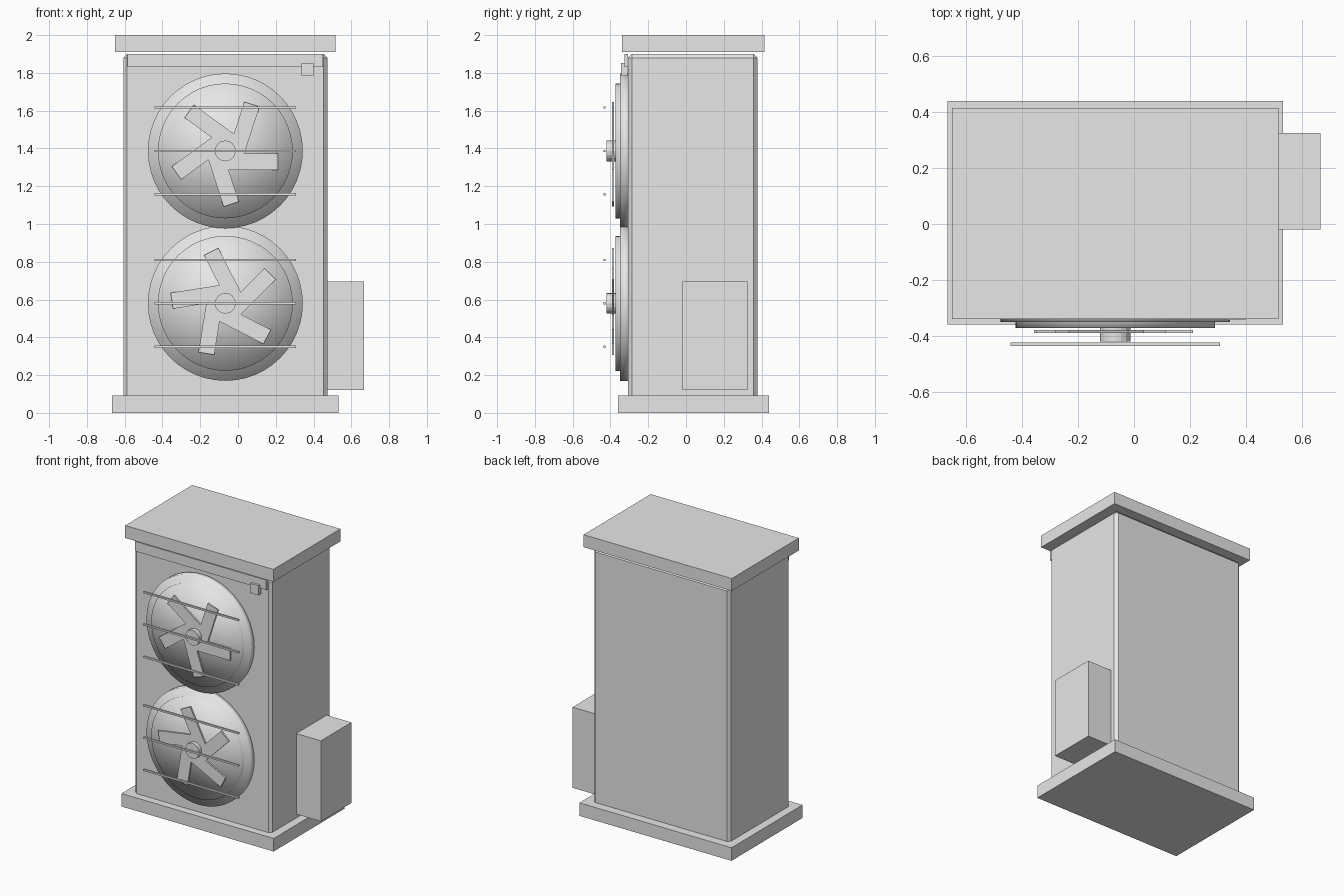
import bpy, bmesh, math
from mathutils import Matrix, Vector

if "Cube" in bpy.data.objects:
    bpy.data.objects.remove(bpy.data.objects["Cube"])

grey = bpy.data.materials.new("light grey")
grey.use_nodes = True
colour = (0.8, 0.8, 0.8, 1)
grey.diffuse_color = colour
grey.node_tree.nodes["Principled BSDF"].inputs["Base Color"].default_value = colour


def finish(name, bm, smooth=False):
    """Turn a bmesh into a named grey object."""
    mesh = bpy.data.meshes.new(name)
    for face in bm.faces:
        face.smooth = smooth
    bm.to_mesh(mesh)
    bm.free()
    mesh.materials.append(grey)
    obj = bpy.data.objects.new(name, mesh)
    bpy.context.collection.objects.link(obj)
    return obj


def add_box(bm, low, high, turn=Matrix()):
    low, high = Vector(low), Vector(high)
    place = Matrix.Translation((low + high) / 2) @ Matrix.Diagonal((high - low).to_4d())
    bmesh.ops.create_cube(bm, size=1, matrix=turn @ place)


def box(name, low, high):
    bm = bmesh.new()
    add_box(bm, low, high)
    return finish(name, bm)


def disc(name, x, z, radius, front, back, sides, smooth):
    """Cylinder whose axis runs front to back."""
    bm = bmesh.new()
    place = Matrix.Translation((x, (front + back) / 2, z)) @ Matrix.Rotation(math.pi / 2, 4, "X")
    bmesh.ops.create_cone(bm, cap_ends=True, cap_tris=smooth, segments=sides, radius1=radius,
                          radius2=radius, depth=back - front, matrix=place)
    return finish(name, bm, smooth)


# Cabinet with chamfered edges, between a plinth and a lid
box("base_plinth", (-0.667, -0.36, 0), (0.533, 0.44, 0.093))
box("top_lid", (-0.652, -0.34, 1.911), (0.517, 0.416, 2))
body = box("cabinet_body", (-0.607, -0.306, 0.06), (0.473, 0.378, 1.9))
bevel = body.modifiers.new("chamfer", "BEVEL")
bevel.width = 0.02
bevel.segments = 1

# Side service box, upper trim strip and small front plate
box("service_box", (0.46, -0.019, 0.12), (0.667, 0.325, 0.695))
box("trim_strip", (-0.585, -0.326, 1.83), (0.451, -0.308, 1.9))
box("front_plate", (0.335, -0.343, 1.785), (0.4, -0.31, 1.853))

# Two fans, each with stepped discs, blades, hub and guard bars
fan_x = -0.067
for label, fan_z, phase in (("upper", 1.387, 0), ("lower", 0.58, 45)):
    disc(label + "_fan_ring", fan_x, fan_z, 0.41, -0.35, -0.29, 48, True)
    disc(label + "_fan_dish", fan_x, fan_z, 0.357, -0.372, -0.3, 48, True)
    disc(label + "_fan_hub", fan_x, fan_z, 0.055, -0.42, -0.365, 16, False)

    blades = bmesh.new()
    for k in range(5):
        angle = -math.radians(phase + 72 * k)
        turn = Matrix.Translation((fan_x, 0, fan_z)) @ Matrix.Rotation(angle, 4, "Y")
        add_box(blades, (0, -0.391, -0.1), (0.278, -0.38, -0.015), turn)
    finish(label + "_fan_blades", blades)

    bars = bmesh.new()
    for step in (-0.23, 0, 0.23):
        z = fan_z + step
        add_box(bars, (-0.442, -0.437, z - 0.006), (0.308, -0.425, z + 0.006))
    finish(label + "_guard_bars", bars)
